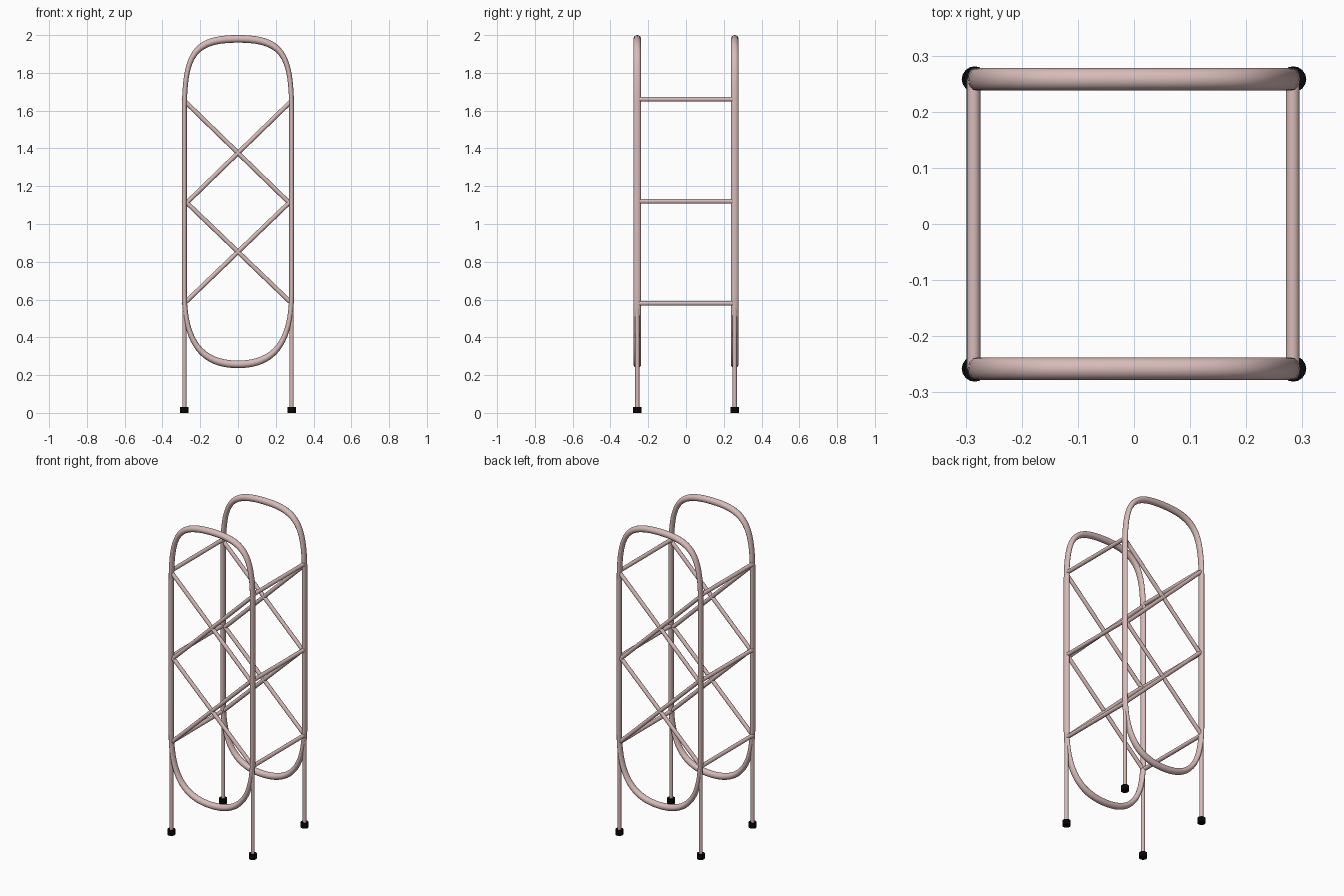
import bpy, bmesh, math
from mathutils import Vector

if "Cube" in bpy.data.objects:
    bpy.data.objects.remove(bpy.data.objects["Cube"])

SIDE, DEPTH = 0.284, 0.258      # post centres in x and y
RUNG_Z = (0.58, 1.12, 1.66)


def material(name, col):
    m = bpy.data.materials.new(name)
    m.diffuse_color = (*col, 1)
    m.use_nodes = True
    m.node_tree.nodes["Principled BSDF"].inputs["Base Color"].default_value = m.diffuse_color
    return m


pink = material("dusty pink metal", (0.68, 0.50, 0.485))
black = material("black rubber", (0.002, 0.002, 0.002))


def finish(bm, name, mat):
    bmesh.ops.recalc_face_normals(bm, faces=bm.faces)
    me = bpy.data.meshes.new(name)
    bm.to_mesh(me)
    bm.free()
    me.materials.append(mat)
    ob = bpy.data.objects.new(name, me)
    bpy.context.collection.objects.link(ob)
    bpy.ops.object.select_all(action='DESELECT')
    ob.select_set(True)
    bpy.context.view_layer.objects.active = ob
    bpy.ops.object.shade_smooth_by_angle(angle=math.radians(40))
    return ob


def rod(name, a, b, r, mat=pink, sides=16):
    a, b = Vector(a), Vector(b)
    d = b - a
    bm = bmesh.new()
    bmesh.ops.create_cone(bm, cap_ends=True, segments=sides, radius1=r, radius2=r, depth=d.length)
    bm.transform(d.to_track_quat('Z', 'Y').to_matrix().to_4x4())
    bmesh.ops.translate(bm, verts=bm.verts, vec=(a + b) / 2)
    return finish(bm, name, mat)


def bezier(p, n=20):
    out = []
    for i in range(n + 1):
        t = i / n
        w = ((1 - t) ** 3, 3 * t * (1 - t) ** 2, 3 * t * t * (1 - t), t ** 3)
        out.append((sum(k * q[0] for k, q in zip(w, p)), sum(k * q[1] for k, q in zip(w, p))))
    return out


def hoop(name, y, r=0.02, squash=0.65, sides=16):
    # left half of the hoop, bottom centre to top centre, then mirrored
    left = bezier([(0, 0.257), (-0.19, 0.257), (-SIDE, 0.37), (-SIDE, 0.64)])
    left += bezier([(-SIDE, 1.59), (-SIDE, 1.90), (-0.235, 1.98), (0, 1.98)])
    path = left + [(-x, z) for x, z in reversed(left[1:-1])]
    pts = [Vector((x / squash, 0, z)) for x, z in path]
    bm = bmesh.new()
    rings = []
    for i, p in enumerate(pts):
        t = (pts[(i + 1) % len(pts)] - pts[i - 1]).normalized()
        n = Vector((t.z, 0, -t.x))
        ring = []
        for k in range(sides):
            a = 2 * math.pi * k / sides
            v = p + n * (r * math.cos(a))
            ring.append(bm.verts.new((v.x * squash, y + r * math.sin(a), v.z)))
        rings.append(ring)
    for i, ring in enumerate(rings):
        prev = rings[i - 1]
        for k in range(sides):
            j = (k + 1) % sides
            bm.faces.new((prev[k], prev[j], ring[j], ring[k]))
    return finish(bm, name, pink)


for y, face in ((-DEPTH, "front"), (DEPTH, "back")):
    hoop(face + "_hoop", y)
    # crossed braces between rung levels
    for i, (lo, hi) in enumerate(((0.58, 1.125), (1.10, 1.652))):
        rod(f"{face}_brace_rising_{i}", (-SIDE, y, lo), (SIDE, y, hi), 0.012)
        rod(f"{face}_brace_falling_{i}", (-SIDE, y, hi), (SIDE, y, lo), 0.012)
    # legs and feet
    for x, side in ((-SIDE, "left"), (SIDE, "right")):
        rod(f"{face}_{side}_leg", (x, y, 0.02), (x, y, 0.70), 0.011)
        rod(f"{face}_{side}_foot", (x, y, 0), (x, y, 0.032), 0.023, black)

# rungs joining the two hoops
for x, side in ((-SIDE - 0.002, "left"), (SIDE - 0.001, "right")):
    for i, z in enumerate(RUNG_Z):
        rod(f"{side}_rung_{i}", (x, -DEPTH, z), (x, DEPTH, z), 0.0122)
